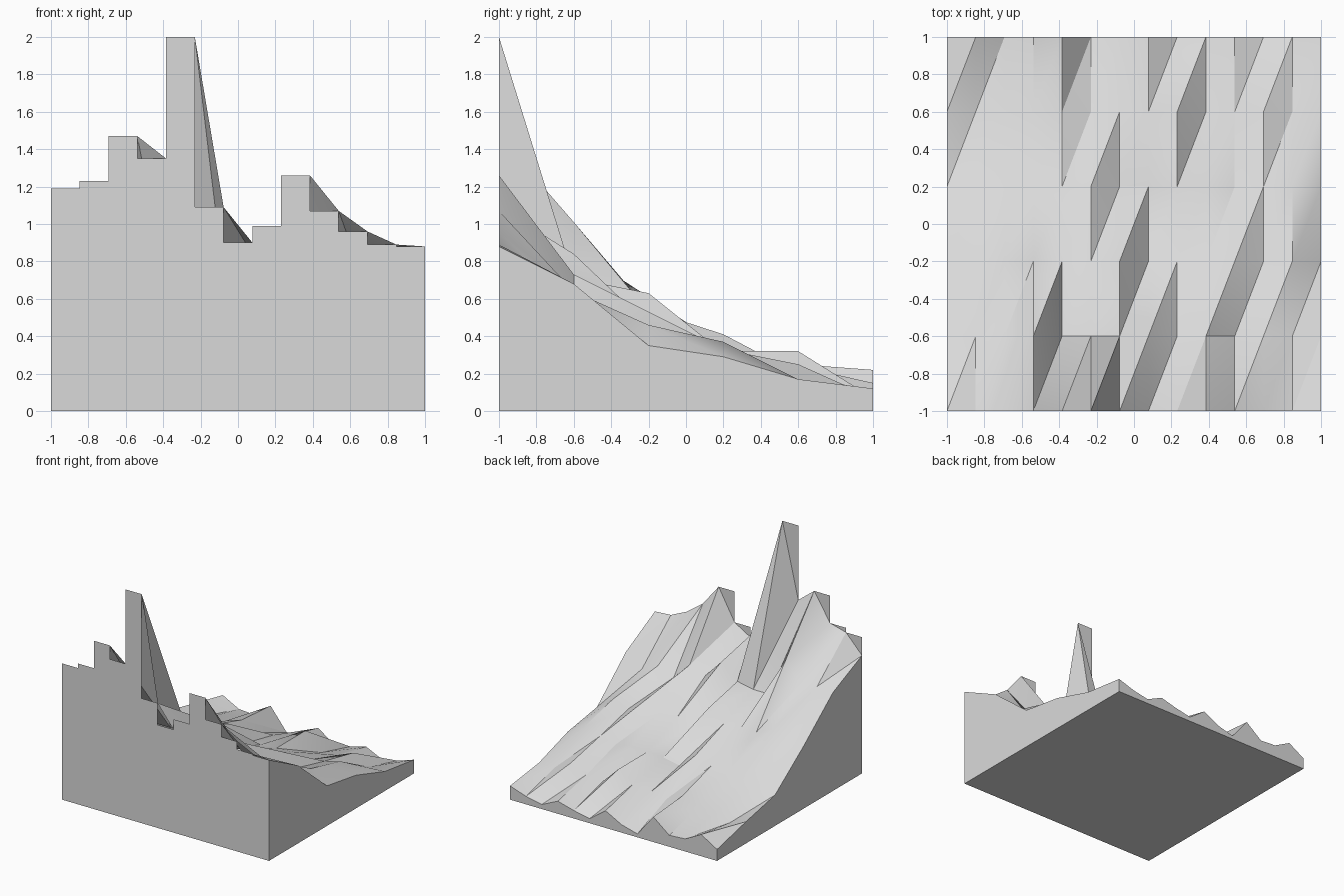
import bpy
import bmesh
import math

default_cube = bpy.data.objects.get("Cube")
if default_cube:
    bpy.data.objects.remove(default_cube, do_unlink=True)

# Heights in hundredths, one row per step from front to back
ROWS = [
    [103, 119, 123, 147, 135, 200, 109, 90, 99, 126, 107, 96, 89, 88],
    [86, 87, 86, 101, 68, 68, 71, 84, 68, 73, 58, 64, 57, 68],
    [55, 56, 61, 54, 53, 54, 63, 43, 46, 47, 53, 42, 46, 35],
    [27, 31, 32, 34, 36, 41, 28, 31, 32, 33, 30, 33, 37, 29],
    [19, 14, 19, 20, 25, 18, 20, 24, 32, 17, 19, 25, 17, 17],
    [10, 19, 11, 10, 22, 3, 7, 15, 4, 7, 11, 4, 7, 12],
]
COLS = len(ROWS[0]) - 1
STEPS = len(ROWS) - 1

# One plain grey for the whole model
grey = bpy.data.materials.new("plain grey")
grey.use_nodes = True
grey.diffuse_color = (0.7, 0.7, 0.7, 1)
shader = next(n for n in grey.node_tree.nodes if n.type == "BSDF_PRINCIPLED")
shader.inputs["Base Color"].default_value = grey.diffuse_color


def across(i):
    return -1 + 2 * i / COLS


def along(j):
    return -1 + 2 * j / STEPS


def point(i, j):
    return across(i), along(j), ROWS[j][i] / 100


def make_object(name, polygons, smooth=False):
    """Build one object from a list of corner loops, joining shared corners."""
    bm = bmesh.new()
    shared = {}
    for loop in polygons:
        corners = []
        for p in loop:
            key = tuple(round(c, 5) for c in p)
            if key not in shared:
                shared[key] = bm.verts.new(p)
            corners.append(shared[key])
        bm.faces.new(corners)
    mesh = bpy.data.meshes.new(name)
    bm.to_mesh(mesh)
    bm.free()
    mesh.materials.append(grey)
    obj = bpy.data.objects.new(name, mesh)
    bpy.context.collection.objects.link(obj)
    if smooth:
        bpy.ops.object.select_all(action="DESELECT")
        obj.select_set(True)
        bpy.context.view_layer.objects.active = obj
        bpy.ops.object.shade_smooth_by_angle(angle=math.radians(30))
    return obj


def wall_panel(a, b):
    """Upright panel from the ground up to the edge a-b."""
    return [(a[0], a[1], 0), (b[0], b[1], 0), b, a]


# Sloping terrain, every cell split along the same diagonal
terrain = []
for j in range(STEPS):
    for i in range(COLS):
        near_left, near_right = point(i, j), point(i + 1, j)
        far_left, far_right = point(i, j + 1), point(i + 1, j + 1)
        terrain.append([near_left, near_right, far_right])
        terrain.append([near_left, far_right, far_left])
make_object("terrain_surface", terrain, smooth=True)

# Front wall with a flat step per column
front = []
for i in range(COLS):
    right = point(i + 1, 0)
    left = (across(i), right[1], right[2])
    front.append(wall_panel(left, right))
make_object("front_stepped_wall", front)

# Back and side walls follow the terrain edge
make_object("back_wall", [wall_panel(point(i + 1, STEPS), point(i, STEPS))
                          for i in range(COLS)])
make_object("left_side_wall", [wall_panel(point(COLS, j), point(COLS, j + 1))
                               for j in range(STEPS)])
make_object("right_side_wall", [wall_panel(point(0, j + 1), point(0, j))
                                for j in range(STEPS)])

# Flat underside
make_object("base", [[(-1, -1, 0), (-1, 1, 0), (1, 1, 0), (1, -1, 0)]])
